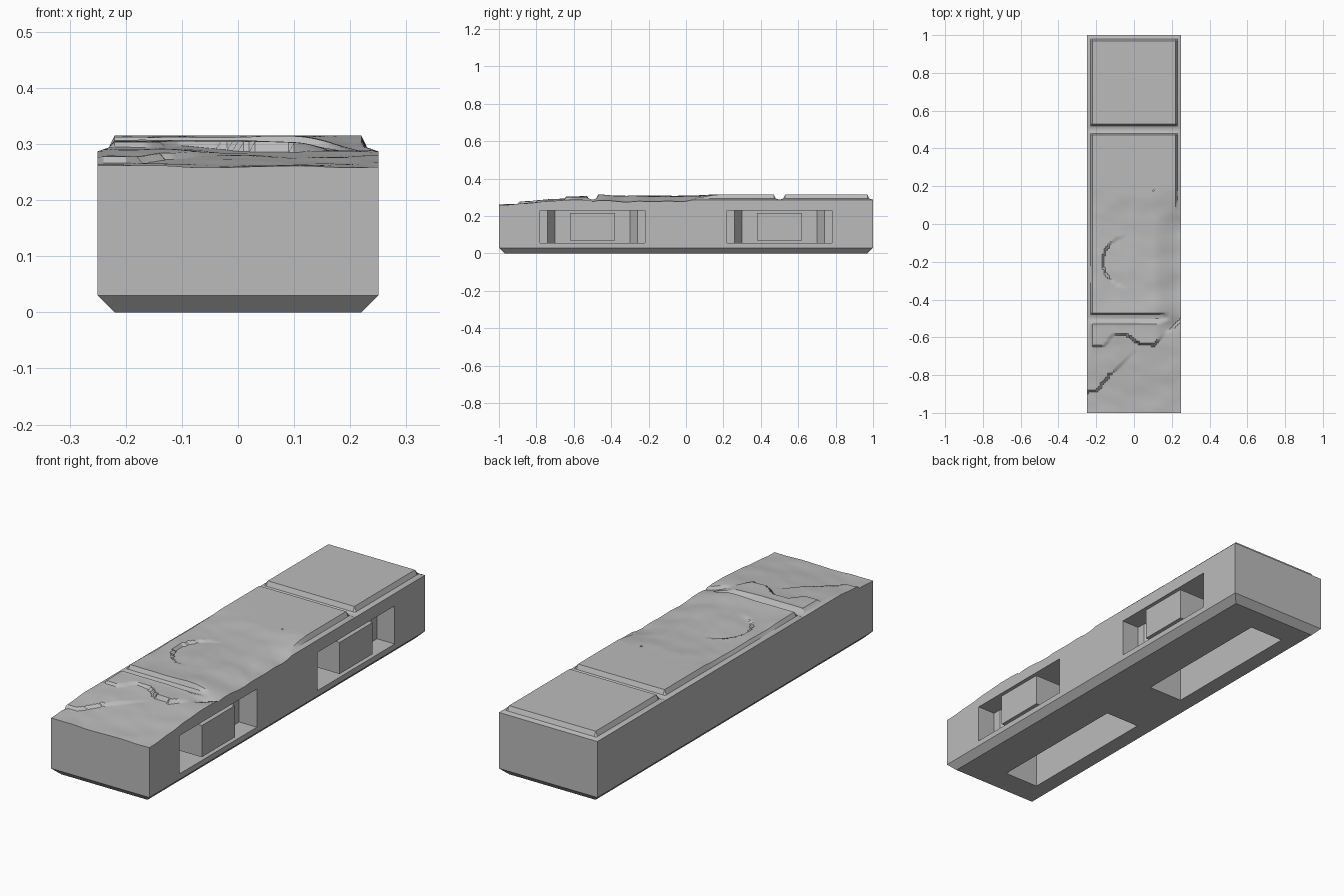
import bpy, bmesh, math
from mathutils import Vector, noise

cube = bpy.data.objects.get("Cube")
if cube:
    bpy.data.objects.remove(cube, do_unlink=True)

HALF_X, HALF_Y = 0.25, 1.0
CHAMFER = 0.03
LEDGE = 0.287
TOP = 0.315
STEP = 0.01

stone = bpy.data.materials.new("stone_grey")
stone.use_nodes = True
stone.diffuse_color = (0.5, 0.5, 0.5, 1)
stone.node_tree.nodes["Principled BSDF"].inputs["Base Color"].default_value = (0.5, 0.5, 0.5, 1)


def finish(bm, name, helper=False):
    bmesh.ops.recalc_face_normals(bm, faces=bm.faces)
    mesh = bpy.data.meshes.new(name)
    bm.to_mesh(mesh)
    bm.free()
    obj = bpy.data.objects.new(name, mesh)
    bpy.context.collection.objects.link(obj)
    mesh.materials.append(stone)
    if helper:
        obj.hide_render = True
        obj.hide_viewport = True
        obj.display_type = 'WIRE'
    return obj


def prism(name, outline, z0, z1, helper=False):
    bm = bmesh.new()
    face = bm.faces.new([bm.verts.new((x, y, z0)) for x, y in outline])
    grown = bmesh.ops.extrude_face_region(bm, geom=[face])["geom"]
    verts = [v for v in grown if isinstance(v, bmesh.types.BMVert)]
    bmesh.ops.translate(bm, verts=verts, vec=(0, 0, z1 - z0))
    return finish(bm, name, helper)


def rect(x0, x1, y0, y1):
    return [(x0, y0), (x1, y0), (x1, y1), (x0, y1)]


def smooth(a, b, t):
    t = max(0, min(1, (t - a) / (b - a)))
    return t * t * (3 - 2 * t)


def curve(points, x):
    """Straight-line interpolation through (x, value) points."""
    for (xa, a), (xb, b) in zip(points, points[1:]):
        if x <= xb:
            return a + (b - a) * max(0, x - xa) / (xb - xa)
    return points[-1][1]


BREAK = [(-.25, -.645), (-.16, -.645), (-.11, -.585), (-.04, -.585),
         (.02, -.63), (.1, -.64), (.17, -.58), (.25, -.5)]
CHIP = [(-.25, -.89), (-.2, -.885), (-.13, -.8), (0, -.68)]


def slab_height(x, y):
    """Three paving slabs with bevelled edges and joints between them."""
    to_edge = min(HALF_X - abs(x), 1 - abs(y), abs(abs(y) - 0.5))
    return LEDGE + 0.007 * smooth(0, .02, to_edge) + (TOP - LEDGE - .007) * smooth(.0199, .0301, to_edge)


def worn_height(x, y):
    """Weathered surface, sinking towards the front."""
    ripple = noise.noise(Vector((x * 5 + y * 2, y * 9 - x * 3, .3)))
    fine = noise.noise(Vector((x * 12, y * 16 + x * 6, 2.7)))
    rough = .0045 * ripple + .002 * fine
    if y < curve(BREAK, x):
        h = .259 + .028 * smooth(-1.05, -.55, y) + rough
        h += .011 * (y > curve(CHIP, x)) * smooth(.05, -.15, x)
        return h
    h = .322 - .015 * smooth(.35, 0, y) + .006 * smooth(-.3, -.48, y)
    h -= .03 * smooth(.14, -.05, y) * smooth(.1, .25, x)
    h -= .009 * smooth(-.48, -.55, y) + .008 * smooth(-.45, -.6, y) * smooth(0, .25, x)
    # crescent scoop
    if math.hypot(x + .03, y + .2) < .135 and x < -.03:
        h -= .012 * (-.03 - x) / .13
    return h + rough


# base block: carved top, straight sides, bevelled foot
bm = bmesh.new()
nx, ny = round(2 * HALF_X / STEP), round(2 * HALF_Y / STEP)
bmesh.ops.create_grid(bm, x_segments=nx, y_segments=ny, size=1)
for v in bm.verts:
    x, y = v.co.x * HALF_X, v.co.y * HALF_Y
    v.co = (x, y, min(slab_height(x, y), worn_height(x, y)))
rim = [e for e in bm.edges if e.is_boundary]
for z, inset in ((CHAMFER, 0), (0, CHAMFER)):
    grown = bmesh.ops.extrude_edge_only(bm, edges=rim)["geom"]
    rim = [g for g in grown if isinstance(g, bmesh.types.BMEdge)]
    for v in {v for e in rim for v in e.verts}:
        v.co.x *= (HALF_X - inset) / HALF_X
        v.co.y *= (HALF_Y - inset) / HALF_Y
        v.co.z = z
bmesh.ops.holes_fill(bm, edges=rim, sides=0)
bmesh.ops.dissolve_limit(bm, angle_limit=.001, verts=bm.verts, edges=bm.edges)
base = finish(bm, "stone_base")

# side sockets and underside pockets
half_socket = [(.27, .28), (.16, .28), (.16, .24), (.1, .2)]
for tag, yc in (("front", -.5), ("back", .5)):
    outline = [(x, yc + y) for x, y in half_socket]
    outline += [(x, yc - y) for x, y in reversed(half_socket)]
    cutters = [
        prism(tag + "_socket_cutter", outline, .055, .23, True),
        prism(tag + "_pocket_cutter", rect(-.145, .03, yc - .35, yc + .35), -.05, .23, True),
    ]
    for cutter in cutters:
        cut = base.modifiers.new(cutter.name, 'BOOLEAN')
        cut.operation = 'DIFFERENCE'
        cut.solver = 'EXACT'
        cut.object = cutter
    # locking block standing in the socket
    prism(tag + "_socket_block", rect(.095, .25, yc - .12, yc + .12), .07, .215)

# apply the cuts, then shade
bpy.context.view_layer.update()
graph = bpy.context.evaluated_depsgraph_get()
carved = bpy.data.meshes.new_from_object(base.evaluated_get(graph))
base.modifiers.clear()
base.data = carved
for obj in [o for o in bpy.data.objects if o.name.endswith("_cutter")]:
    bpy.data.objects.remove(obj, do_unlink=True)
for obj in bpy.context.selected_objects:
    obj.select_set(False)
base.select_set(True)
bpy.context.view_layer.objects.active = base
bpy.ops.object.shade_smooth_by_angle(angle=math.radians(30))
